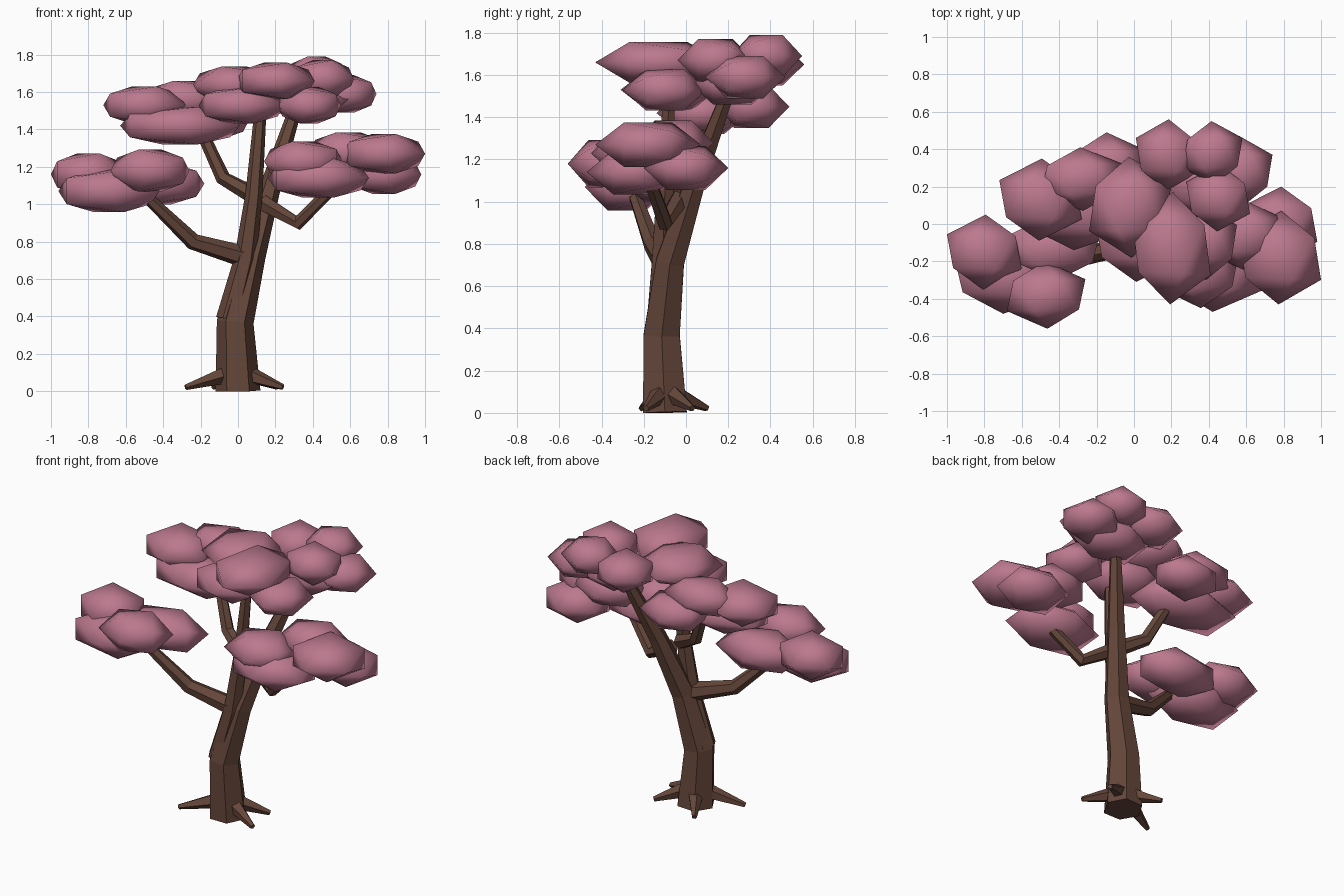
import bpy, bmesh
from math import pi, sin, cos, radians, atan
from mathutils import Vector, Matrix

cube = bpy.data.objects.get("Cube")
if cube:
    bpy.data.objects.remove(cube, do_unlink=True)


def material(name, color):
    mat = bpy.data.materials.new(name)
    mat.use_nodes = True
    mat.diffuse_color = (*color, 1)
    shader = mat.node_tree.nodes["Principled BSDF"]
    shader.inputs["Base Color"].default_value = (*color, 1)
    return mat


bark = material("brown bark", (0.13, 0.062, 0.042))
blossom = material("pink blossom", (0.5, 0.19, 0.27))


def finish(bm, name, mat, smooth):
    bmesh.ops.recalc_face_normals(bm, faces=bm.faces)
    mesh = bpy.data.meshes.new(name)
    bm.to_mesh(mesh)
    bm.free()
    mesh.materials.append(mat)
    for poly in mesh.polygons:
        poly.use_smooth = smooth
    obj = bpy.data.objects.new(name, mesh)
    bpy.context.collection.objects.link(obj)


def limb(name, thick, thin, *path, sides=6):
    """Flat-faced tube along the path, tapering evenly from thick to thin."""
    bm = bmesh.new()
    points = [Vector(p) for p in path]
    last = len(points) - 1
    rings = []
    for i, point in enumerate(points):
        radius = thick + (thin - thick) * i / last
        tangent = points[min(i + 1, last)] - points[max(i - 1, 0)]
        turn = Vector((0, 0, 1)).rotation_difference(tangent)
        ring = []
        for k in range(sides):
            angle = 2 * pi * k / sides
            co = point + turn @ Vector((cos(angle), sin(angle), 0)) * radius
            co.z = max(co.z, 0)
            ring.append(bm.verts.new(co))
        rings.append(ring)
    for low, high in zip(rings, rings[1:]):
        for k in range(sides):
            n = (k + 1) % sides
            bm.faces.new((low[k], low[n], high[n], high[k]))
    bm.faces.new(rings[0])
    bm.faces.new(rings[-1])
    finish(bm, name, bark, False)


def puff(bm, center, half_size, spin):
    """Icosahedron with an edge on top, spun upright and fitted to half_size."""
    verts = bmesh.ops.create_icosphere(bm, subdivisions=1, radius=1)["verts"]
    golden = (5 ** 0.5 - 1) / 2
    turn = Matrix.Rotation(radians(spin), 3, 'Z') @ Matrix.Rotation(-atan(golden), 3, 'Y')
    for v in verts:
        v.co = turn @ v.co
    reach = [max(abs(v.co[axis]) for v in verts) for axis in range(3)]
    for v in verts:
        v.co = [c + p * h / r for c, p, h, r in zip(center, v.co, half_size, reach)]


def cluster(name, height, *puffs):
    """Flat puffs, each given as centre x, y, z and half width and half depth."""
    bm = bmesh.new()
    for i, (x, y, z, width, depth) in enumerate(puffs):
        # neighbours lean opposite ways, so their corners interlock
        puff(bm, (x, y, z), (width, depth, height), 60 if i % 2 else -60)
    finish(bm, name, blossom, True)


# Trunk and branches
limb("trunk", .12, .034, (0, -.1, 0), (-.015, -.115, .37), (.07, -.075, .72),
     (.175, .045, 1.1), (.31, .2, 1.52))
limb("front_stem", .074, .032, (-.045, -.125, .38), (.04, -.11, .71),
     (.085, -.1, 1.05), (.12, -.08, 1.5))
limb("right_branch", .06, .03, (.05, -.1, .715), (-.24, -.16, .8), (-.5, -.25, 1.05))
limb("back_branch", .048, .032, (.08, -.06, 1.05), (-.08, .01, 1.14), (-.2, .09, 1.4))
limb("left_branch", .048, .032, (.13, -.03, 1.01), (.32, -.1, .9), (.49, -.16, 1.07))

# Roots spreading from the trunk foot to their tips
foot = Vector((0, -.1, .11))
roots = {"front_right": (-.28, -.21), "front_left": (.24, -.19),
         "back_left": (.21, .03), "back_right": (-.13, .1)}
for side, (x, y) in roots.items():
    tip = Vector((x, y, .022))
    limb(side + "_root", .05, .016, foot.lerp(tip, .2), foot.lerp(tip, .6), tip, sides=5)

# Blossom clusters
cluster("right_blossom", .112, (-.8, -.15, 1.16, .2, .2), (-.47, -.38, 1.18, .21, .18),
        (-.69, -.28, 1.07, .27, .2), (-.44, -.13, 1.11, .26, .18))
cluster("left_blossom", .105, (.78, -.18, 1.27, .22, .25), (.35, -.25, 1.23, .21, .2),
        (.43, -.24, 1.14, .27, .23), (.59, -.06, 1.28, .21, .19), (.78, 0, 1.16, .2, .2))
cluster("back_blossom", .1, (-.5, .13, 1.53, .22, .22), (-.28, .24, 1.56, .22, .17),
        (-.31, .08, 1.42, .32, .22), (-.14, .31, 1.45, .2, .18))
cluster("top_blossom", .1, (.18, .37, 1.65, .17, .19), (.42, .38, 1.69, .16, .17),
        (.45, .14, 1.67, .17, .18), (.57, .28, 1.59, .17, .19), (.37, .22, 1.56, .22, .2))
cluster("front_blossom", .097, (.2, -.13, 1.66, .21, .3), (-.02, .09, 1.64, .22, .27),
        (.02, -.08, 1.53, .23, .23), (.38, -.1, 1.53, .17, .2))
